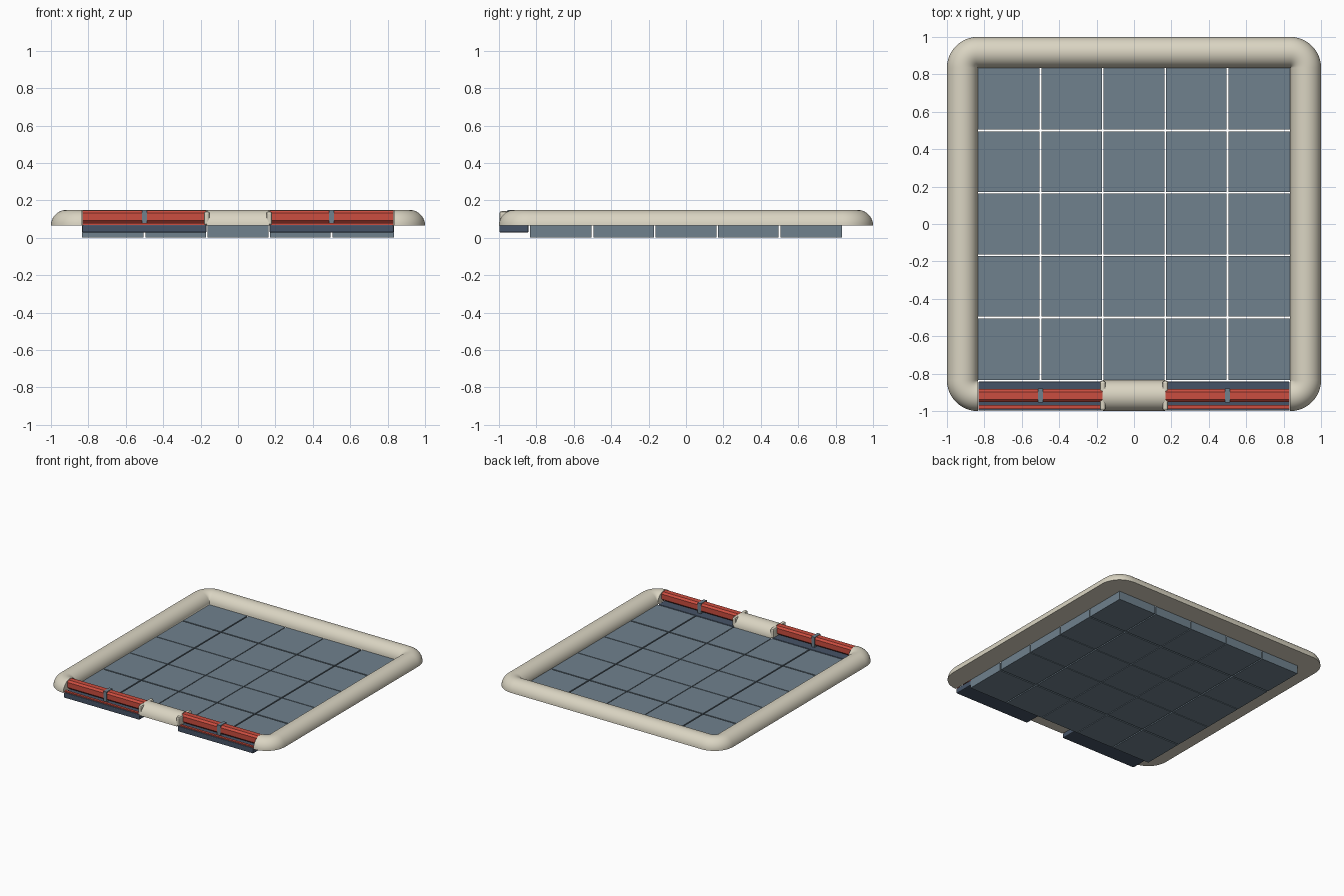
import bpy, bmesh, math
from mathutils import Vector

if "Cube" in bpy.data.objects:
    bpy.data.objects.remove(bpy.data.objects["Cube"])


def material(name, rgb):
    m = bpy.data.materials.new(name)
    m.diffuse_color = (*rgb, 1)
    m.use_nodes = True
    m.node_tree.nodes["Principled BSDF"].inputs["Base Color"].default_value = m.diffuse_color
    return m


CREAM = material("cream", (0.70, 0.66, 0.54))
SLATE = material("slate", (0.16, 0.22, 0.27))
RED = material("red", (0.60, 0.075, 0.05))
NAVY = material("navy", (0.062, 0.088, 0.135))

IN, W, Z0 = 0.835, 0.165, 0.066     # inner edge, rim width, rim base height
R = W / 2


def finish(bm, name, mat, smooth=False):
    bmesh.ops.remove_doubles(bm, verts=bm.verts, dist=1e-5)
    bmesh.ops.recalc_face_normals(bm, faces=bm.faces)
    me = bpy.data.meshes.new(name)
    bm.to_mesh(me)
    bm.free()
    me.materials.append(mat)
    ob = bpy.data.objects.new(name, me)
    bpy.context.collection.objects.link(ob)
    if smooth:
        bpy.context.view_layer.objects.active = ob
        ob.select_set(True)
        bpy.ops.object.shade_smooth_by_angle(angle=math.radians(35))
        ob.select_set(False)
    return ob


def loft(name, sections, mat, smooth=False):
    """Skin a list of matching closed cross-sections and cap both ends."""
    bm = bmesh.new()
    rings = [[bm.verts.new(p) for p in s] for s in sections]
    n = len(rings[0])
    for a, b in zip(rings, rings[1:]):
        for i in range(n):
            j = (i + 1) % n
            bm.faces.new((a[i], a[j], b[j], b[i]))
    bm.faces.new(rings[0])
    bm.faces.new(rings[-1])
    return finish(bm, name, mat, smooth)


def box(name, lo, hi, mat, bevel=0):
    bm = bmesh.new()
    bmesh.ops.create_cube(bm, size=1)
    for v in bm.verts:
        v.co = Vector([(a + b) / 2 + c * (b - a) for a, b, c in zip(lo, hi, v.co)])
    if bevel:
        bmesh.ops.bevel(bm, geom=bm.edges[:], offset=bevel, segments=2,
                        profile=0.5, affect='EDGES')
    return finish(bm, name, mat)


# half-round profile: (distance outward from inner edge, height)
half_round = [(R - R * math.cos(math.pi * k / 20), Z0 + R * math.sin(math.pi * k / 20))
              for k in range(21)]

# rim swept around three sides, turning about each inner corner
sections = []
for px, py, start, stop in ((-IN, -IN, 270, 180), (-IN, IN, 180, 90),
                            (IN, IN, 90, 0), (IN, -IN, 0, -90)):
    for k in range(13):
        a = math.radians(start + (stop - start) * k / 12)
        sections.append([(px + d * math.cos(a), py + d * math.sin(a), z)
                         for d, z in half_round])
loft("rim", sections, CREAM, True)

# middle piece of the front rim
loft("front_middle_rim", [[(x, -IN - d, z) for d, z in half_round]
                          for x in (-0.165, 0.165)], CREAM, True)

# floor tiles, with thin open joints
cuts = [-IN, -0.5, -0.167, 0.167, 0.5, IN]
gaps = [0, 0.005, 0.003, 0.003, 0.005, 0]
for i in range(5):
    for j in range(5):
        box("floor_tile",
            (cuts[i] + gaps[i], cuts[j] + gaps[j], 0),
            (cuts[i + 1] - gaps[i + 1], cuts[j + 1] - gaps[j + 1], Z0), SLATE)

# front bumpers, left and right of the middle piece
YC = -IN - R
for s in (-1, 1):
    def span(a, b):
        return sorted((s * a, s * b))

    x0, x1 = span(0.168, 0.832)
    box("bumper_base", (x0, -0.998, 0.028), (x1, -0.842, 0.069), NAVY, 0.006)
    # red lower strip along the front edge
    box("bumper_strip", (x0, -0.988, 0.066), (x1, -0.968, 0.078), RED)
    # red eight-sided bar
    c = 0.014
    bar = [(-0.034 + c, 0.078), (0.034 - c, 0.078), (0.034, 0.078 + c), (0.034, 0.146 - c),
           (0.034 - c, 0.146), (-0.034 + c, 0.146), (-0.034, 0.146 - c), (-0.034, 0.078 + c)]
    loft("bumper_bar", [[(x, YC + y, z) for y, z in bar] for x in (x0, x1)], RED)
    # clamp around the bar
    x0, x1 = span(0.486, 0.514)
    box("bar_clamp", (x0, YC - 0.037, 0.066), (x1, YC + 0.037, 0.149), SLATE)
    # bracket at the end of the middle piece
    x0, x1 = span(0.152, 0.182)
    box("end_bracket", (x0, -0.998, 0.066), (x1, -0.837, 0.142), CREAM, 0.012)
